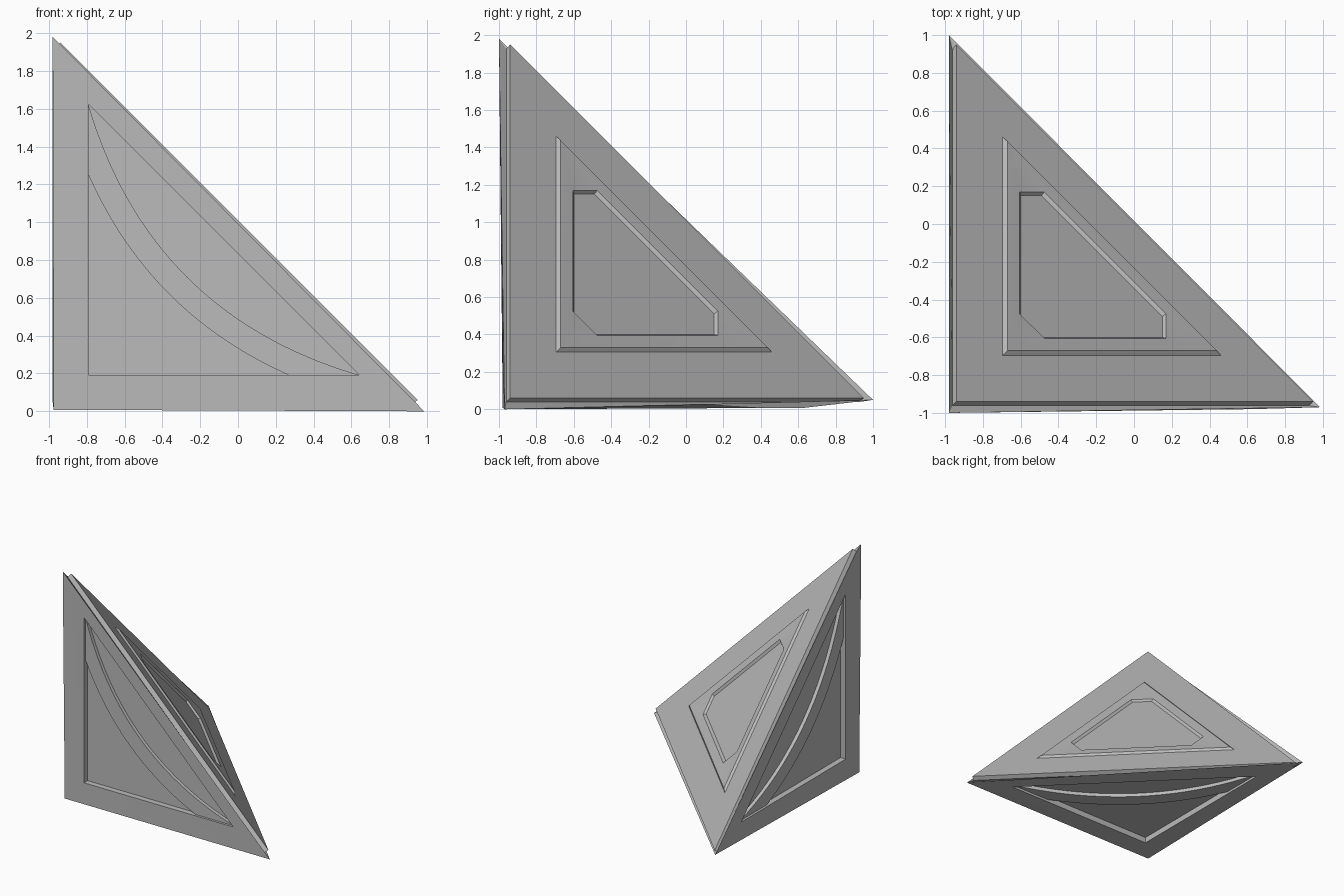
import bpy, bmesh, math
from mathutils import Vector

if "Cube" in bpy.data.objects:
    bpy.data.objects.remove(bpy.data.objects["Cube"])

grey = bpy.data.materials.new("plain_grey")
grey.diffuse_color = (0.5, 0.5, 0.5, 1)
grey.use_nodes = True
grey.node_tree.nodes["Principled BSDF"].inputs["Base Color"].default_value = grey.diffuse_color

A = Vector((-0.975, -0.98, 0.008))      # square corner
TIPS = [Vector((0.985, -0.97, 0.0)),    # tip along x
        Vector((-0.98, 1.0, 0.05)),     # tip along y
        Vector((-0.98, -1.0, 1.98))]    # tip along z
DEPTH, BAND = 0.05, 0.03


def finish(bm, name):
    bmesh.ops.recalc_face_normals(bm, faces=bm.faces)
    mesh = bpy.data.meshes.new(name)
    bm.to_mesh(mesh)
    bm.free()
    ob = bpy.data.objects.new(name, mesh)
    bpy.context.collection.objects.link(ob)
    mesh.materials.append(grey)
    bpy.ops.object.select_all(action='DESELECT')
    ob.select_set(True)
    bpy.context.view_layer.objects.active = ob
    bpy.ops.object.shade_smooth_by_angle(angle=math.radians(20))
    return ob


def bridge(bm, a, b):
    n = len(a)
    for i in range(n):
        j = (i + 1) % n
        bm.faces.new((a[i], a[j], b[j], b[i]))


def on_leg(n, u, v, depth):
    """Point on the square-corner side whose normal is axis n."""
    p = A.copy()
    p[(n + 1) % 3] += u
    p[(n + 2) % 3] += v
    p[n] += depth
    return p


def permuted(big, mid, small, axis, flip):
    """Point of the slanted side nearest to the tip of an axis."""
    p = Vector((0, 0, 0))
    p[axis] = big
    p[(axis + 1) % 3], p[(axis + 2) % 3] = (mid, small) if flip else (small, mid)
    p.z += 1
    return p


# Body: corner pyramid
bm = bmesh.new()
corner = bm.verts.new(A)
tips = [bm.verts.new(t) for t in TIPS]

# Three sides with triangular pockets
for n in range(3):
    outer = [corner, tips[(n + 1) % 3], tips[(n + 2) % 3]]
    uv = [(0.185, 0.185), (1.615, 0.185), (0.185, 1.615)]
    rim = [bm.verts.new(on_leg(n, u, v, 0.0)) for u, v in uv]
    floor = [bm.verts.new(on_leg(n, u, v, DEPTH)) for u, v in uv]
    bridge(bm, outer, rim)
    bridge(bm, rim, floor)
    bm.faces.new(floor)

# Slanted side: raised plate, then raised triangle
loop = tips
for big, small in [(0.925, -0.961), (0.95, -0.94), (0.46, -0.695), (0.438, -0.67)]:
    new = [bm.verts.new(permuted(big, small, small, k, True)) for k in range(3)]
    bridge(bm, loop, new)
    loop = new

# Slanted side: sunken panel with cut corners
hexes = []
for big, mid, small in [(0.17, -0.475, -0.605), (0.15, -0.49, -0.60)]:
    hexes.append([bm.verts.new(permuted(big, mid, small, k, f))
                  for k in range(3) for f in (False, True)])
rim, floor = hexes
for k in range(3):
    j = (k + 1) % 3
    bm.faces.new((loop[k], rim[2 * k], rim[2 * k + 1]))
    bm.faces.new((loop[k], loop[j], rim[2 * j], rim[2 * k + 1]))
bridge(bm, rim, floor)
bm.faces.new(floor)
finish(bm, "corner_pyramid")


# Curved raised bands inside the pockets
def curve(end, mid, t):
    s = 1 - t
    return (s * s * 0.185 + 2 * s * t * mid + t * t * end,
            s * s * end + 2 * s * t * mid + t * t * 0.185)


STEPS = 20
for n, name in enumerate(("left_band", "front_band", "bottom_band")):
    bm = bmesh.new()
    sections = []
    for i in range(STEPS + 1):
        t = i / STEPS
        o, q = curve(1.61, 0.51, t), curve(1.24, 0.51, t)
        low, top = DEPTH + 0.004, DEPTH - BAND
        sections.append([bm.verts.new(on_leg(n, *p, d)) for p, d in
                         ((o, low), (o, top), (q, top), (q, low))])
    for a, b in zip(sections, sections[1:]):
        bridge(bm, a, b)
    bm.faces.new(sections[0])
    bm.faces.new(sections[-1])
    finish(bm, name)
